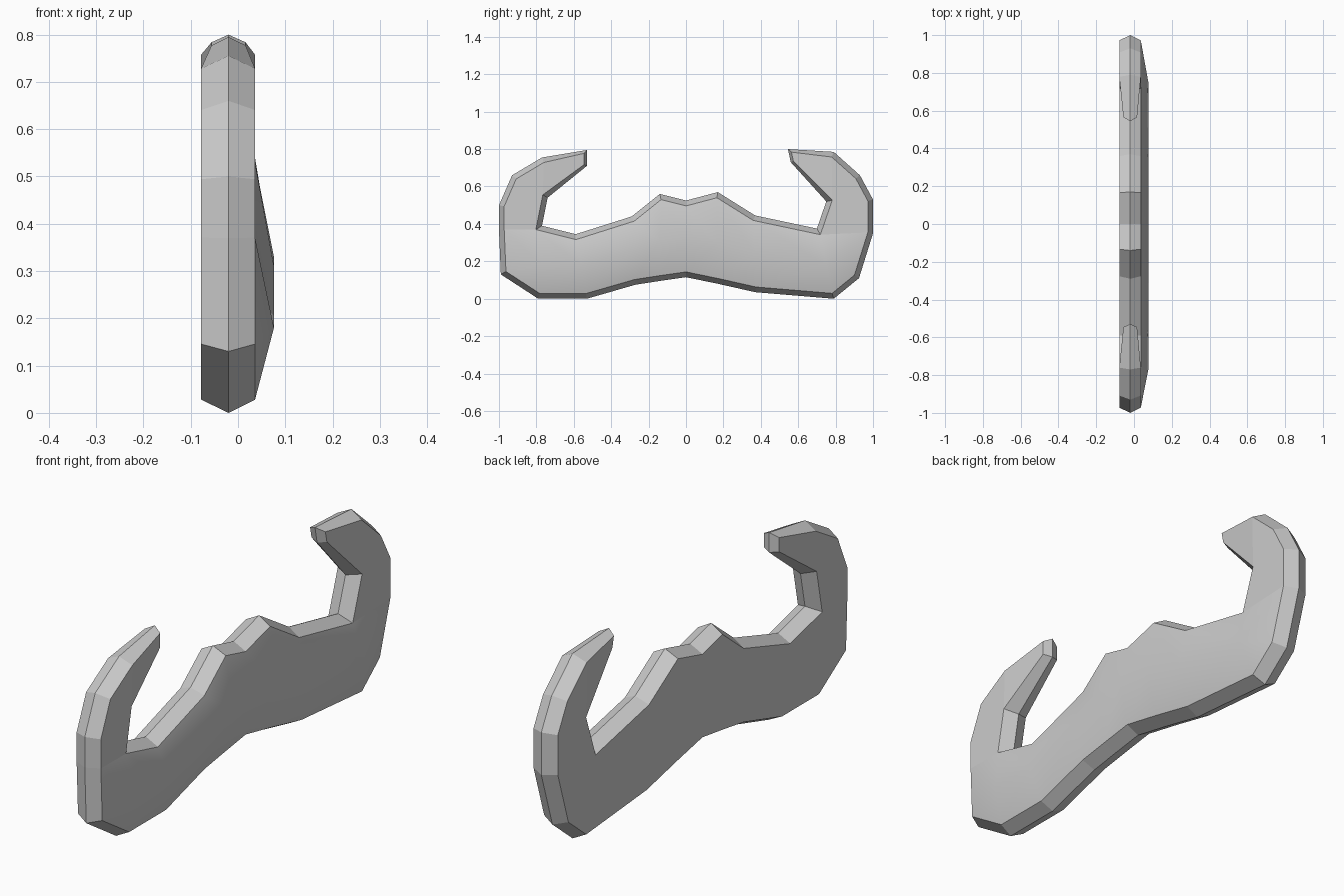
import bpy, bmesh
from mathutils import Vector

if "Cube" in bpy.data.objects:
    bpy.data.objects.remove(bpy.data.objects["Cube"])

# Side outline (y, z), clockwise from the lower left
OUTLINE = [Vector(p) for p in (
    (-.79, 0), (-.99, .13), (-1, .37), (-1, .5), (-.93, .66), (-.77, .755),
    (-.53, .795), (-.53, .71), (-.74, .54), (-.77, .39), (-.59, .345),
    (-.29, .44), (-.14, .56), (0, .525), (.17, .57), (.37, .445), (.70, .375),
    (.75, .52), (.56, .73), (.545, .80), (.79, .785), (.93, .66), (1, .53),
    (1, .35), (.925, .11), (.79, 0), (.37, .035), (.17, .08), (0, .115),
    (-.14, .095), (-.27, .075), (-.53, 0))]
# Raised ridge along the body (y, z)
RIDGE = [(-.77, .18), (-.56, .18), (-.28, .26), (-.14, .31), (0, .33),
         (.17, .3), (.37, .245), (.75, .18)]
TIPS = {6, 7, 18, 19}
UPPER = list(range(9, 17))
LOWER = [0] + list(range(31, 24, -1))
N = len(OUTLINE)


def inset(i):
    p, a, b = OUTLINE[i], OUTLINE[i - 1], OUTLINE[(i + 1) % N]
    d1, d2 = (p - a).normalized(), (b - p).normalized()
    n1, n2 = Vector((d1.y, -d1.x)), Vector((d2.y, -d2.x))
    return p + (n1 + n2) / (1 + n1.dot(n2)) * (.015 if i in TIPS else .028)


bm = bmesh.new()


def ring(x, tip_x, shrink):
    pts = [inset(i) if shrink else OUTLINE[i] for i in range(N)]
    return [bm.verts.new((tip_x if i in TIPS else x, p.x, p.y))
            for i, p in enumerate(pts)]


back = ring(-.078, -.056, True)
middle = ring(-.02, -.02, False)
front = ring(.036, .016, True)
ridge = [bm.verts.new((.076, y, z)) for y, z in RIDGE]

# Bevelled rim
for a, b in ((back, middle), (middle, front)):
    for i in range(N):
        j = (i + 1) % N
        bm.faces.new((a[i], a[j], b[j], b[i]))

# Curled ends on both sides
for r in (back, front):
    for o, n in (((2, 3, 4, 5, 6), (9, 8, 7)), ((23, 22, 21, 20, 19), (16, 17, 18))):
        for f in ((o[0], o[1], n[1], n[0]), (o[1], o[2], n[1]),
                  (o[2], o[3], n[1]), (o[3], o[4], n[2], n[1])):
            bm.faces.new([r[k] for k in f])

# Flat back of the body
bm.faces.new([back[k] for k in (0, 1, 2, 9)])
bm.faces.new([back[k] for k in (16, 23, 24, 25)])
for k in range(7):
    bm.faces.new((back[UPPER[k]], back[UPPER[k + 1]],
                  back[LOWER[k + 1]], back[LOWER[k]]))

# Bulging front of the body, smooth shaded
bulge = []
for k in range(7):
    for side in (UPPER, LOWER):
        bulge.append(bm.faces.new((front[side[k]], front[side[k + 1]],
                                   ridge[k + 1], ridge[k])))
for chain, tip in (((0, 1, 2, 9), ridge[0]), ((16, 23, 24, 25), ridge[7])):
    for a, b in zip(chain, chain[1:]):
        bulge.append(bm.faces.new((front[a], front[b], tip)))
for f in bulge:
    f.smooth = True

bmesh.ops.recalc_face_normals(bm, faces=bm.faces)
for e in bm.edges:
    e.smooth = all(f.smooth for f in e.link_faces)
mesh = bpy.data.meshes.new("moustache")
bm.to_mesh(mesh)
bm.free()
bpy.context.collection.objects.link(bpy.data.objects.new("moustache", mesh))
